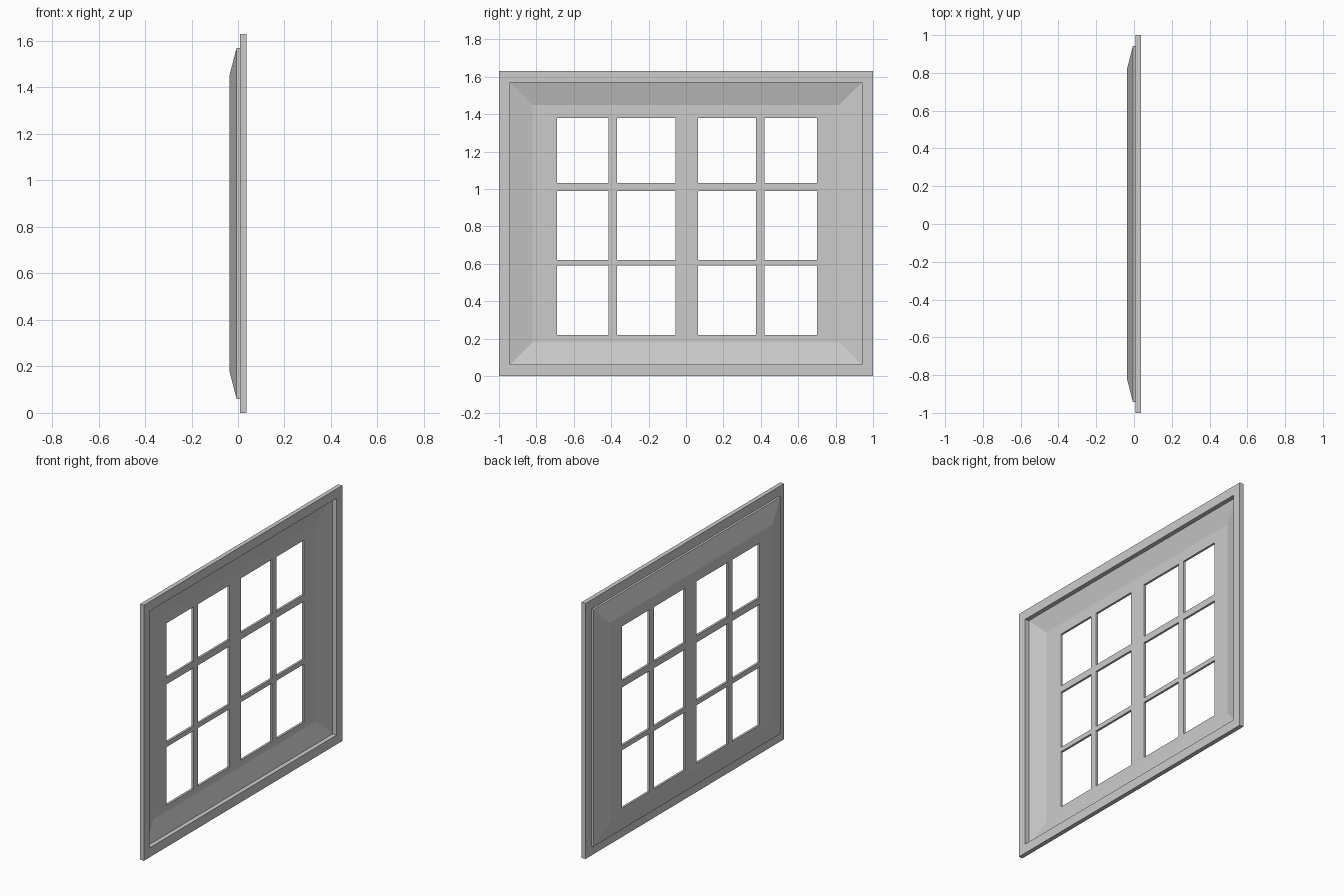
import bpy, bmesh

if "Cube" in bpy.data.objects:
    bpy.data.objects.remove(bpy.data.objects["Cube"])

X_OUT, X_RIM, X_JOIN, X_BACK = -0.037, -0.006, 0.008, 0.036   # depth stations
THICK = X_JOIN - X_RIM
ZC = 0.815                                                    # vertical centre


def finish(name, bm):
    bmesh.ops.recalc_face_normals(bm, faces=bm.faces)
    mesh = bpy.data.meshes.new(name)
    bm.to_mesh(mesh)
    bm.free()
    obj = bpy.data.objects.new(name, mesh)
    bpy.context.collection.objects.link(obj)
    return obj


def thicken(bm, dx):
    """Extrude the whole sheet along x into a closed solid."""
    sheet = bm.faces[:]
    geom = bmesh.ops.extrude_face_region(bm, geom=sheet, use_keep_orig=True)["geom"]
    bmesh.ops.translate(bm, vec=(dx, 0, 0),
                        verts=[v for v in geom if isinstance(v, bmesh.types.BMVert)])


# Outer frame: mitred rectangular ring
bm = bmesh.new()
rings = [[bm.verts.new((X_JOIN, sy * hy, ZC + sz * hz))
          for sy, sz in ((-1, -1), (1, -1), (1, 1), (-1, 1))]
         for hy, hz in ((1.0, 0.815), (0.942, 0.755))]
for i in range(4):
    j = (i + 1) % 4
    bm.faces.new((rings[0][i], rings[0][j], rings[1][j], rings[1][i]))
thicken(bm, X_BACK - X_JOIN)
finish("outer_frame", bm)

# Dished sash: lattice of bars with open panes, and a sloped border
ys = [-0.82, -0.69, -0.415, -0.37, -0.055, 0.063, 0.375, 0.42, 0.70, 0.82]
zs = [0.18, 0.22, 0.59, 0.62, 0.99, 1.033, 1.38, 1.45]
bm = bmesh.new()
grid = [[bm.verts.new((X_OUT, y, z)) for z in zs] for y in ys]
for i in range(len(ys) - 1):
    for j in range(len(zs) - 1):
        if not (i % 2 and j % 2):                             # odd cells are panes
            bm.faces.new((grid[i][j], grid[i + 1][j],
                          grid[i + 1][j + 1], grid[i][j + 1]))

# Sloped border grown from the outer edges of the lattice
border = [e for e in bm.edges if e.is_boundary and
          (all(abs(v.co.y) > 0.81 for v in e.verts) or
           all(v.co.z < 0.19 for v in e.verts) or
           all(v.co.z > 1.44 for v in e.verts))]
geom = bmesh.ops.extrude_edge_only(bm, edges=border)["geom"]
for v in [g for g in geom if isinstance(g, bmesh.types.BMVert)]:
    v.co = (X_RIM, v.co.y * 0.942 / 0.82, ZC + (v.co.z - ZC) * 0.755 / 0.635)
thicken(bm, THICK)
finish("window_sash", bm)
